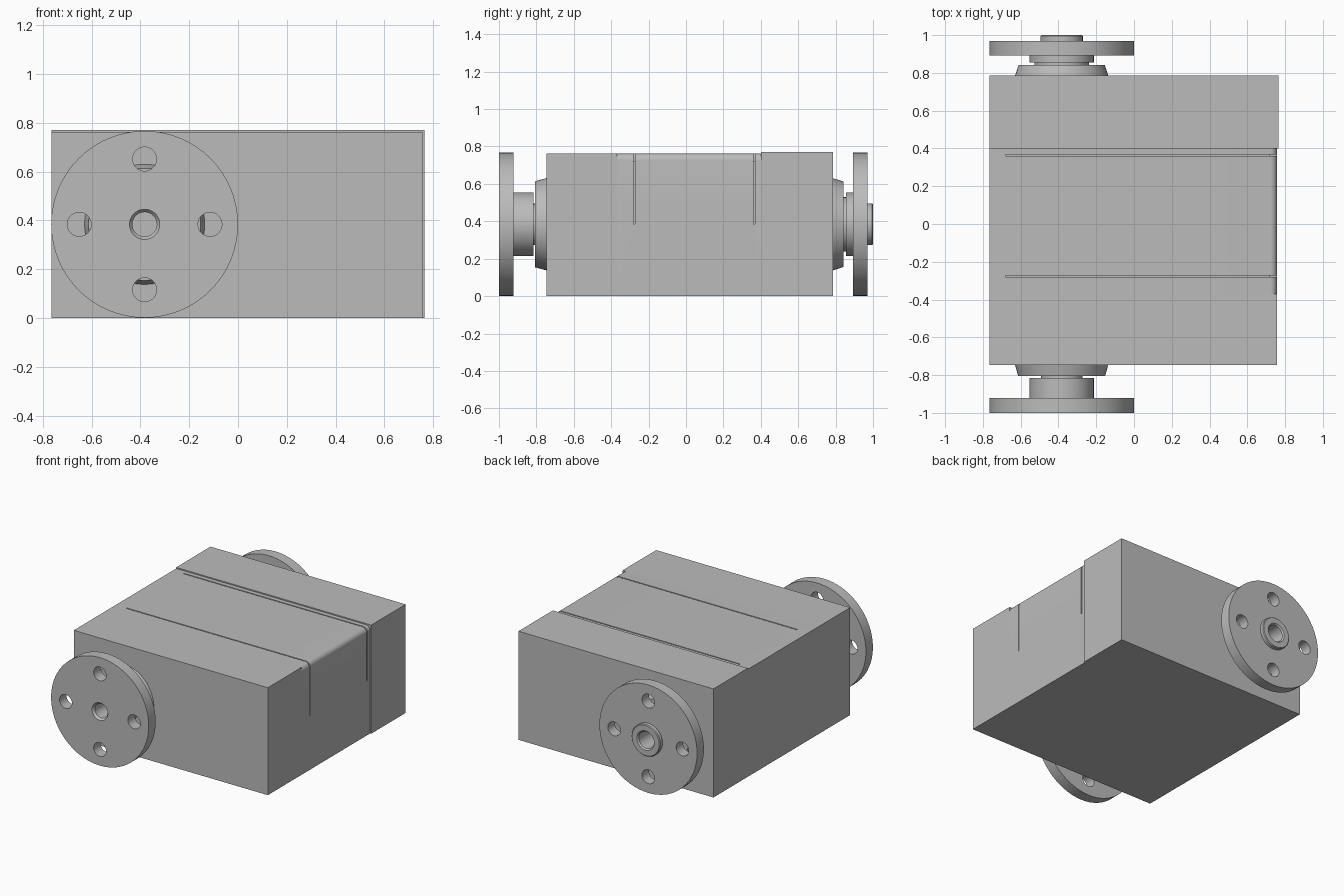
import bpy, bmesh, math
from mathutils import Matrix, Vector

if "Cube" in bpy.data.objects:
    bpy.data.objects.remove(bpy.data.objects["Cube"], do_unlink=True)

# Single grey finish
metal = bpy.data.materials.new("plain_grey")
metal.use_nodes = True
grey = (0.5, 0.5, 0.5, 1)
metal.diffuse_color = grey
metal.node_tree.nodes["Principled BSDF"].inputs["Base Color"].default_value = grey

SHAFT = Vector((-0.383, 0, 0.384))   # shaft axis runs along y


def finish(bm, name):
    bmesh.ops.recalc_face_normals(bm, faces=bm.faces)
    mesh = bpy.data.meshes.new(name)
    bm.to_mesh(mesh)
    bm.free()
    mesh.materials.append(metal)
    obj = bpy.data.objects.new(name, mesh)
    bpy.context.collection.objects.link(obj)
    return obj


def smooth(obj):
    bpy.ops.object.select_all(action="DESELECT")
    obj.select_set(True)
    bpy.context.view_layer.objects.active = obj
    bpy.ops.object.shade_smooth_by_angle(angle=math.radians(30))


def prism(name, outline, y0, y1):
    """Extrude an x-z outline along y."""
    bm = bmesh.new()
    face = bm.faces.new([bm.verts.new((x, y0, z)) for x, z in outline])
    new = bmesh.ops.extrude_face_region(bm, geom=[face])["geom"]
    bmesh.ops.translate(bm, vec=(0, y1 - y0, 0),
                        verts=[v for v in new if isinstance(v, bmesh.types.BMVert)])
    return finish(bm, name)


def lathe(name, profile, steps=64):
    """Spin a closed (radius, y) profile around the shaft axis."""
    bm = bmesh.new()
    rings = []
    for i in range(steps):
        a = math.tau * i / steps
        rings.append([bm.verts.new(SHAFT + Vector((r * math.cos(a), y, r * math.sin(a))))
                      for r, y in profile])
    n = len(profile)
    for i in range(steps):
        a, b = rings[i], rings[(i + 1) % steps]
        for j in range(n):
            k = (j + 1) % n
            bm.faces.new((a[j], a[k], b[k], b[j]))
    return finish(bm, name)


def cut(obj, cutter):
    mod = obj.modifiers.new("cut", "BOOLEAN")
    mod.operation = "DIFFERENCE"
    mod.solver = "EXACT"
    mod.object = cutter
    cutter.hide_render = True
    cutter.hide_set(True)


# Housing: front and rear end blocks with a round-edged centre section
LEFT, SIDE, TOP = -0.765, 0.757, 0.762
prism("front_block", [(LEFT, 0), (SIDE, 0), (SIDE, TOP), (LEFT, TOP)], -0.747, -0.37)
prism("rear_block", [(LEFT, 0), (0.765, 0), (0.765, 0.77), (LEFT, 0.77)], 0.40, 0.785)
R = 0.035
arc = [(SIDE - R + R * math.cos(t * math.pi / 16), TOP - R + R * math.sin(t * math.pi / 16))
       for t in range(9)]
centre = prism("centre_block", [(LEFT, 0), (SIDE, 0)] + arc + [(LEFT, TOP)], -0.37, 0.40)

# Two thin slots running over the top and halfway down the left side
D = 0.04
slot = [(-0.68, TOP - D), (SIDE - D, TOP - D), (SIDE - D, 0.385),
        (0.9, 0.385), (0.9, 0.9), (-0.68, 0.9)]
for label, y in (("front", -0.277), ("rear", 0.365)):
    cut(centre, prism(label + "_slot_cutter", slot, y - 0.004, y + 0.004))
smooth(centre)

# Tapered bearing bosses on the housing
front_boss = lathe("front_boss", [(0.05, -0.74), (0.248, -0.74), (0.245, -0.752), (0.23, -0.806), (0.05, -0.806)])
rear_boss = lathe("rear_boss", [(0.05, 0.78), (0.248, 0.78), (0.245, 0.79), (0.228, 0.843), (0.05, 0.843)])

# Flanged hubs with hollow centres
front_flange = lathe("front_flange", [
    (0.05, -0.80), (0.11, -0.80), (0.11, -0.815), (0.17, -0.815), (0.17, -0.922),
    (0.383, -0.922), (0.383, -1.0), (0.062, -1.0), (0.05, -0.985)])
rear_flange = lathe("rear_flange", [
    (0.06, 0.84), (0.145, 0.84), (0.145, 0.856), (0.17, 0.856), (0.17, 0.893),
    (0.383, 0.893), (0.383, 0.97), (0.112, 0.97), (0.112, 0.995), (0.107, 1.0), (0.068, 1.0), (0.06, 0.99)])

# Four bolt holes through each flange
for label, flange, y in (("front", front_flange, -0.96), ("rear", rear_flange, 0.93)):
    bm = bmesh.new()
    for i in range(4):
        a = i * math.pi / 2
        spot = SHAFT + Vector((0.268 * math.cos(a), y, 0.268 * math.sin(a)))
        bmesh.ops.create_cone(bm, cap_ends=True, segments=32, radius1=0.049, radius2=0.049, depth=0.12,
                              matrix=Matrix.Translation(spot) @ Matrix.Rotation(math.pi / 2, 4, "X"))
    cut(flange, finish(bm, label + "_bolt_hole_cutter"))

for part in (front_boss, rear_boss, front_flange, rear_flange):
    smooth(part)
